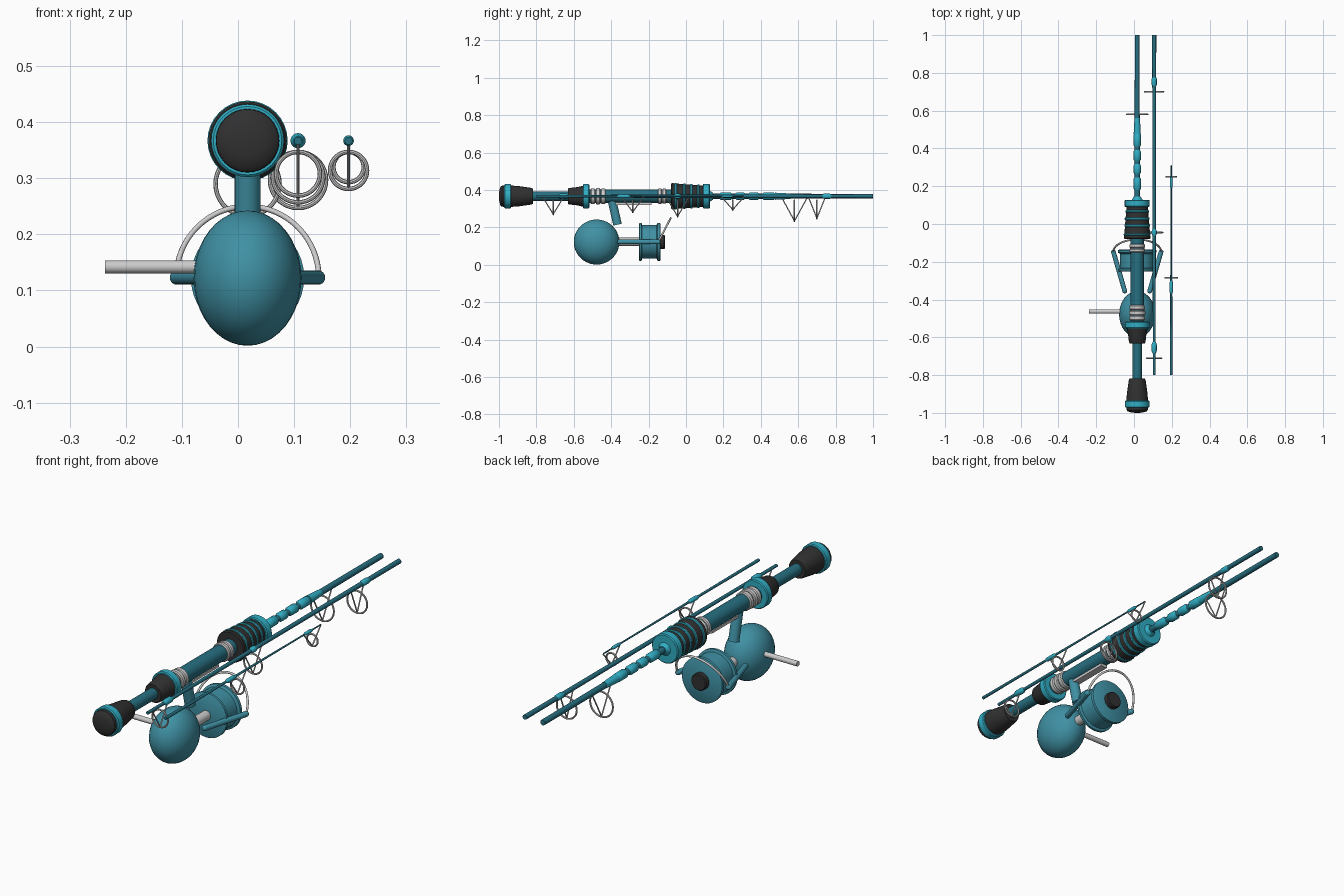
import bpy, math
from mathutils import Vector

if "Cube" in bpy.data.objects:
    bpy.data.objects.remove(bpy.data.objects["Cube"])

def material(name, c):
    m = bpy.data.materials.new(name)
    m.diffuse_color = (*c, 1)
    m.use_nodes = True
    m.node_tree.nodes["Principled BSDF"].inputs["Base Color"].default_value = m.diffuse_color
    return m

TEAL = material("teal", (0.05, 0.28, 0.37))
CYAN = material("cyan", (0.03, 0.42, 0.55))
BLANK = material("deep_teal", (0.02, 0.16, 0.22))
BLACK = material("black", (0.03, 0.03, 0.03))
X0, Z0 = 0.017, 0.367      # axis of the main rod
RX, RZ = 0.017, 0.123      # axis of the reel

def finish(o, name, mat=None):
    o.name = name
    if mat:
        o.data.materials.append(mat)
    bpy.ops.object.select_all(action='DESELECT')
    o.select_set(True)
    bpy.context.view_layer.objects.active = o
    bpy.ops.object.shade_smooth_by_angle(angle=math.radians(35))
    return o

def lathe(name, pts, x=X0, z=Z0, mat=None, n=32):
    """Turn a (y, radius) profile around an axis parallel to y."""
    verts, faces = [], []
    for y, r in pts:
        for i in range(n):
            a = 2 * math.pi * i / n
            verts.append((x + r * math.cos(a), y, z + r * math.sin(a)))
    for k in range(len(pts) - 1):
        for i in range(n):
            j = (i + 1) % n
            faces.append((k*n + i, (k+1)*n + i, (k+1)*n + j, k*n + j))
    faces.append(tuple(range(n)))
    faces.append(tuple(reversed(range((len(pts)-1)*n, len(pts)*n))))
    me = bpy.data.meshes.new(name)
    me.from_pydata(verts, [], faces)
    o = bpy.data.objects.new(name, me)
    bpy.context.collection.objects.link(o)
    return finish(o, name, mat)

def ring(name, y0, y1, r, mat=None, x=X0, z=Z0, b=0.004):
    return lathe(name, [(y0, r - b), (y0 + b, r), (y1 - b, r), (y1, r - b)], x, z, mat)

def rod_between(name, p, q, r, mat=None, n=12):
    p, q = Vector(p), Vector(q)
    bpy.ops.mesh.primitive_cylinder_add(vertices=n, radius=r, depth=(q - p).length,
                                        location=(p + q) / 2)
    o = bpy.context.object
    o.rotation_euler = (q - p).to_track_quat('Z', 'Y').to_euler()
    return finish(o, name, mat)

def ball(name, loc, scale, mat=None):
    bpy.ops.mesh.primitive_uv_sphere_add(segments=32, ring_count=20, radius=1, location=loc)
    o = bpy.context.object
    o.scale = scale
    return finish(o, name, mat)

def guide(x, y, r, rod_r, spread=0.06):
    """Line guide: hanging ring with two legs meeting at its bottom."""
    zc = 0.351 - r
    bpy.ops.mesh.primitive_torus_add(major_radius=r - 0.004, minor_radius=0.004,
        major_segments=36, minor_segments=8, location=(x, y, zc),
        rotation=(math.pi / 2, 0, 0))
    finish(bpy.context.object, "guide_ring")
    for s in (-1, 1):
        rod_between("guide_leg", (x, y + s * spread, Z0 - rod_r * 0.6),
                    (x, y, zc - r + 0.006), 0.003, n=8)

def wrap(x, y0, y1, r):
    lathe("thread_wrap", [(y0, r * 0.6), (y0 + 0.012, r), (y1 - 0.012, r), (y1, r * 0.6)],
          x, Z0, CYAN, 20)

# main rod: blank, butt grip and rear grip
lathe("rear_blank", [(-0.9, 0.025), (-0.5, 0.025)], mat=BLANK)
lathe("front_blank", [(0.1, 0.0145), (1.0, 0.0125)], mat=BLANK, n=20)
lathe("butt_cap", [(-1.0, 0.01), (-0.998, 0.03), (-0.992, 0.05), (-0.985, 0.056),
                   (-0.965, 0.057)], mat=BLACK)
ring("butt_ring", -0.972, -0.935, 0.065, CYAN)
lathe("butt_grip", [(-0.94, 0.057), (-0.9, 0.055), (-0.83, 0.045), (-0.818, 0.041)], mat=BLACK)
lathe("rear_grip", [(-0.632, 0.04), (-0.625, 0.044), (-0.58, 0.049), (-0.55, 0.056)], mat=BLACK)
ring("rear_grip_ring", -0.552, -0.517, 0.065, CYAN)

# reel seat with grey collars and foot
lathe("reel_seat", [(-0.53, 0.035), (-0.07, 0.035)], mat=BLANK)
for y0, y1, r in ((-0.51, -0.485, 0.041), (-0.482, -0.458, 0.043), (-0.455, -0.43, 0.041),
                  (-0.15, -0.13, 0.042), (-0.127, -0.105, 0.040)):
    ring("seat_collar", y0, y1, r)
bpy.ops.mesh.primitive_cube_add(size=1, location=(X0, -0.29, 0.327))
bpy.context.object.scale = (0.034, 0.21, 0.012)
finish(bpy.context.object, "reel_foot")

# fore grip with cyan rings
lathe("fore_grip", [(-0.08, 0.066), (-0.075, 0.07), (-0.04, 0.067), (0.1, 0.056)], mat=BLACK)
for y, r in ((-0.062, 0.0715), (-0.015, 0.068), (0.022, 0.066), (0.06, 0.063)):
    ring("fore_grip_ring", y, y + 0.013, r, CYAN, b=0.003)
ring("fore_grip_collar", 0.09, 0.128, 0.066, CYAN)
lathe("winding_check", [(0.126, 0.03), (0.145, 0.018)], mat=CYAN)

# thread wraps on the main rod
for y0, y1 in ((0.175, 0.25), (0.26, 0.32), (0.33, 0.395), (0.405, 0.48)):
    wrap(X0, y0, y1, 0.02)
lathe("long_wrap", [(0.475, 0.019), (0.56, 0.0145)], mat=CYAN, n=20)
guide(X0, 0.58, 0.061, 0.013, 0.068)

# second section
X1 = 0.107
lathe("middle_section", [(-0.8, 0.007), (1.0, 0.011)], X1, Z0, BLANK, 20)
for y, r, s in ((0.70, 0.054, 0.045), (-0.045, 0.049, 0.06), (-0.71, 0.043, 0.055)):
    guide(X1, y, r, 0.009, s)
for y0, y1 in ((0.725, 0.782), (-0.065, -0.025), (-0.685, -0.625)):
    wrap(X1, y0, y1, 0.0135)

# tip section
X2 = 0.197
lathe("tip_section", [(-0.8, 0.007), (0.31, 0.003)], X2, Z0, BLANK, 16)
for y, r in ((0.25, 0.031), (-0.285, 0.037)):
    guide(X2, y, r, 0.005)
wrap(X2, -0.368, -0.3, 0.0095)
wrap(X2, 0.19, 0.25, 0.0075)

# reel body, stem, shaft and handle
ball("reel_body", (RX, -0.478, 0.122), (0.096, 0.122, 0.1205), TEAL)
rod_between("reel_stem", (RX, -0.397, 0.35), (RX, -0.366, 0.215), 0.023, TEAL, 24)
lathe("reel_shaft", [(-0.4, 0.022), (-0.2, 0.022)], RX, RZ)
rod_between("reel_handle", (-0.237, -0.463, 0.142), (-0.03, -0.463, 0.142), 0.0115, None, 20)

# spool with flanges and black knob
lathe("spool", [(-0.252, 0.096), (-0.249, 0.101), (-0.238, 0.101), (-0.234, 0.09),
                (-0.158, 0.09), (-0.152, 0.101), (-0.139, 0.101), (-0.136, 0.096)],
      RX, RZ, TEAL, 40)
ring("spool_knob", -0.14, -0.113, 0.038, BLACK, RX, RZ)

# bail arms on both sides
for s in (-1, 1):
    a, b = (RX + s * 0.066, -0.355, RZ), (RX + s * 0.126, -0.148, RZ)
    rod_between("bail_arm", a, b, 0.0125, TEAL, 16)
    for p in (a, b):
        ball("bail_arm_end", p, (0.0125,) * 3, TEAL)

# bail wire: tilted half circle
cu = bpy.data.curves.new("bail_wire", 'CURVE')
cu.dimensions = '3D'
cu.bevel_depth = 0.005
cu.bevel_resolution = 2
sp = cu.splines.new('POLY')
sp.points.add(32)
for i, p in enumerate(sp.points):
    t = math.pi * i / 32
    p.co = (RX + 0.127 * math.cos(t), -0.148 + 0.066 * math.sin(t),
            RZ + 0.127 * math.sin(t), 1)
bpy.context.collection.objects.link(bpy.data.objects.new("bail_wire", cu))
